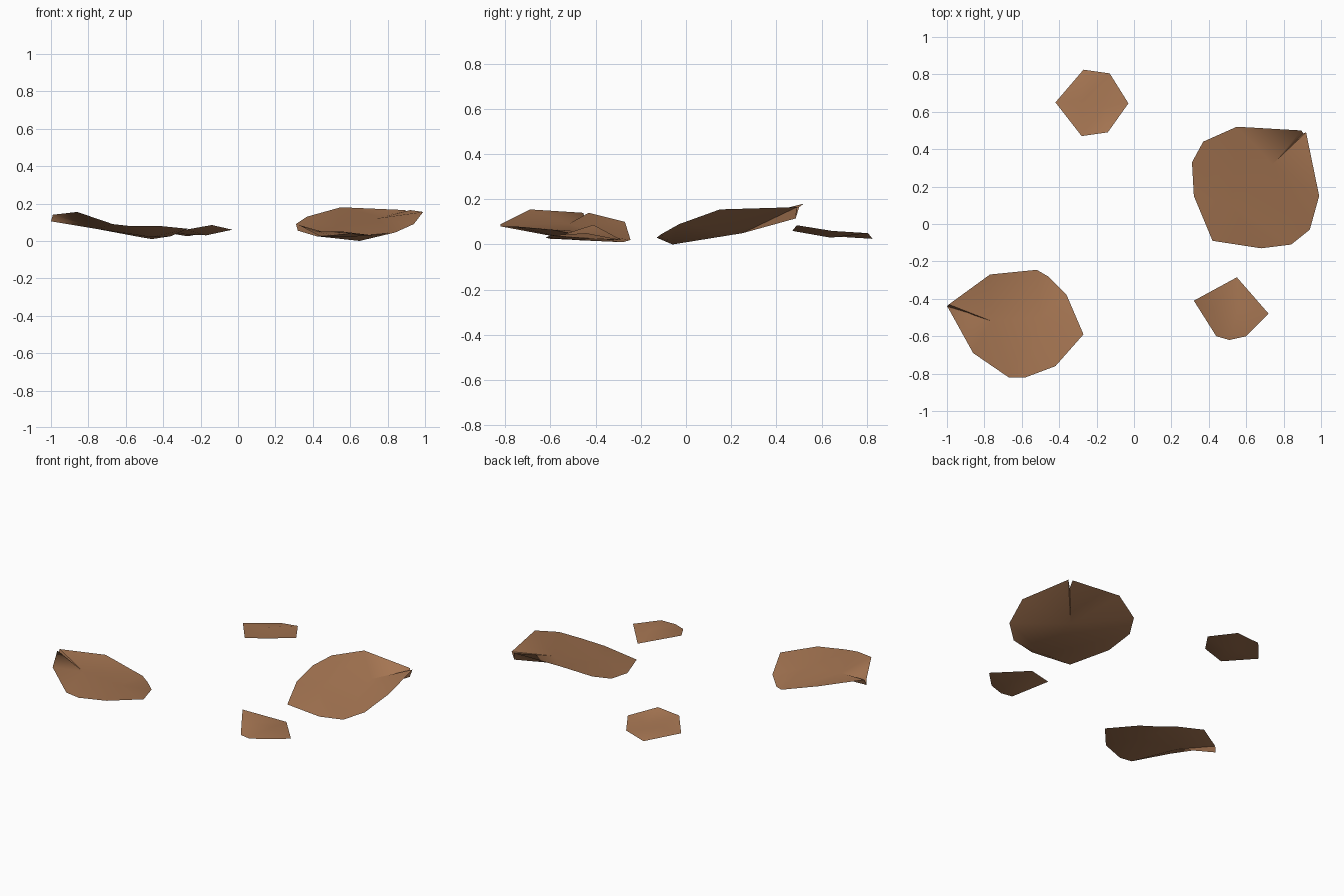
import bpy
import bmesh
import math
from mathutils import Vector

cube = bpy.data.objects.get("Cube")
if cube:
    bpy.data.objects.remove(cube, do_unlink=True)

# One dry brown colour for all the flakes
brown = bpy.data.materials.new("dry_brown")
brown.use_nodes = True
colour = (0.38, 0.18, 0.085, 1)
brown.diffuse_color = colour
shader = brown.node_tree.nodes["Principled BSDF"]
shader.inputs["Base Color"].default_value = colour
shader.inputs["Roughness"].default_value = 0.9


def skin(bm, rim, hubs):
    """Span the rim with a sheet that runs to the nearest of two inner points."""
    centres = [bm.verts.new(h) for h in hubs]

    def nearest(vert):
        return min(centres, key=lambda c: (c.co.xy - vert.co.xy).length)

    for i, vert in enumerate(rim):
        following = rim[(i + 1) % len(rim)]
        a, b = nearest(vert), nearest(following)
        bm.faces.new((vert, following, a))
        if a is not b:
            bm.faces.new((following, b, a))


def flake(name, outline, top, bottom):
    """A thin curled flake: an upper and a lower skin sharing one rim."""
    bm = bmesh.new()
    rim = [bm.verts.new(Vector(p)) for p in outline]
    skin(bm, rim, top)
    skin(bm, rim, bottom)
    bmesh.ops.recalc_face_normals(bm, faces=bm.faces)
    mesh = bpy.data.meshes.new(name)
    bm.to_mesh(mesh)
    bm.free()
    mesh.materials.append(brown)
    obj = bpy.data.objects.new(name, mesh)
    bpy.context.collection.objects.link(obj)
    bpy.ops.object.select_all(action="DESELECT")
    obj.select_set(True)
    bpy.context.view_layer.objects.active = obj
    bpy.ops.object.shade_smooth_by_angle(angle=math.radians(60))


# Large flake with a split, raised back corner
flake("large_split_flake",
      [(.31, .33, .09), (.37, .44, .13), (.55, .52, .18), (.895, .5, .165),
       (.905, .485, .115), (.92, .49, .165), (.99, .15, .155), (.94, -.03, .09),
       (.84, -.11, .045), (.68, -.13, .03), (.42, -.09, .025), (.32, .15, .055)],
      top=[(.52, .1, .075), (.74, .32, .12)],
      bottom=[(.65, -.06, 0), (.7, .25, .05)])

# Large flake curled up at its pointed, split side
flake("large_curled_flake",
      [(-.99, -.455, .14), (-1, -.44, .105), (-.99, -.43, .14), (-.77, -.27, .1),
       (-.52, -.245, .02), (-.46, -.28, .01), (-.36, -.38, .025), (-.27, -.59, .065),
       (-.42, -.76, .08), (-.58, -.82, .08), (-.67, -.82, .09), (-.86, -.69, .155)],
      top=[(-.76, -.52, .09), (-.5, -.5, .06)],
      bottom=[(-.76, -.5, .065), (-.46, -.5, .02)])

# Small flake at the back
flake("small_back_flake",
      [(-.42, .65, .05), (-.27, .825, .025), (-.13, .805, .05),
       (-.03, .645, .06), (-.14, .49, .085), (-.28, .47, .06)],
      top=[(-.28, .66, .055), (-.16, .63, .04)],
      bottom=[(-.27, .66, .035), (-.17, .64, .03)])

# Small flake at the front with a lifted tip
flake("small_front_flake",
      [(.32, -.41, .087), (.55, -.285, .02), (.72, -.48, .03),
       (.6, -.6, .04), (.51, -.62, .03), (.44, -.6, .025)],
      top=[(.42, -.46, .05), (.56, -.44, .05)],
      bottom=[(.43, -.46, .035), (.56, -.47, .02)])
